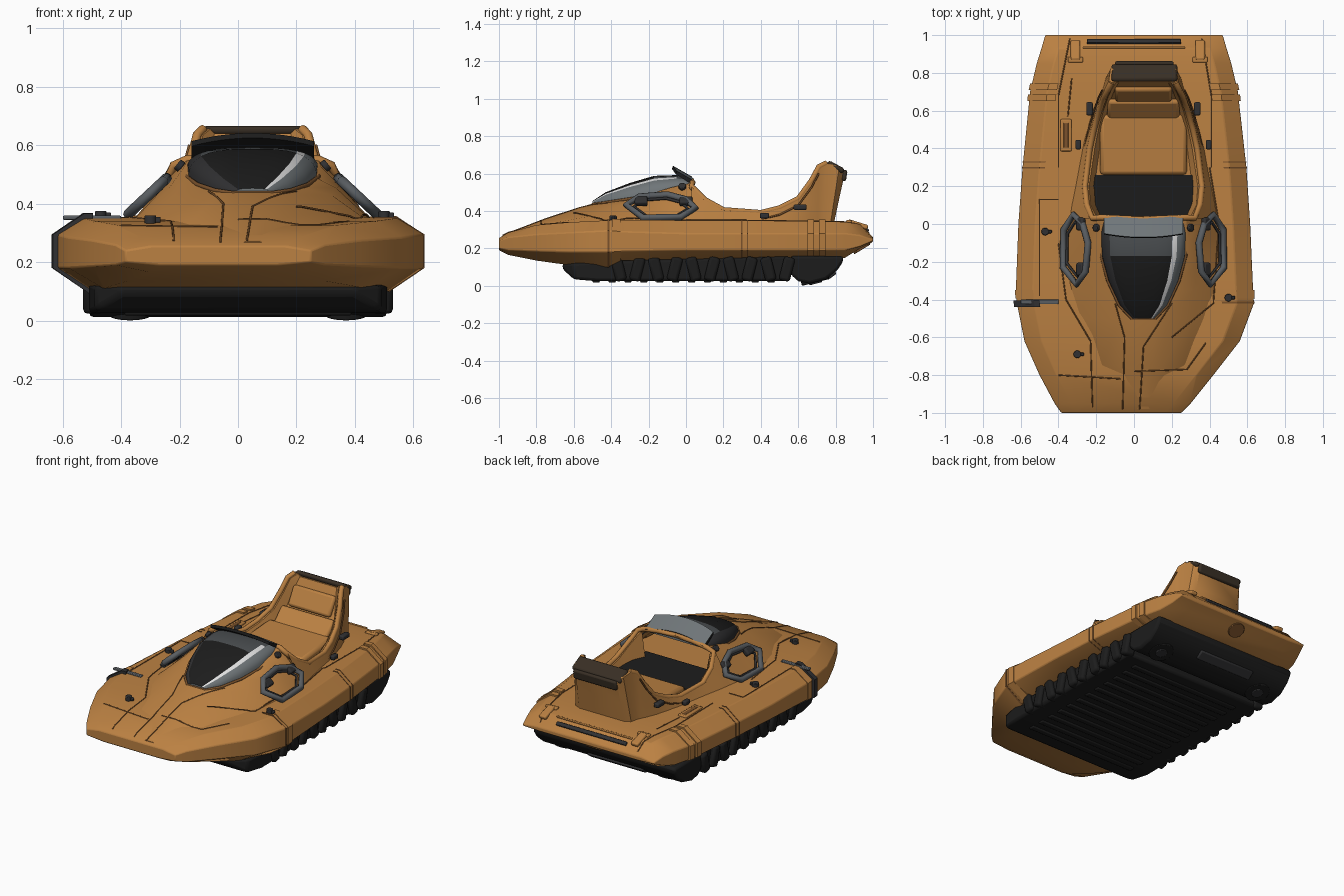
import bpy, bmesh, math
from mathutils import Vector
from mathutils.bvhtree import BVHTree

cube = bpy.data.objects.get("Cube")
if cube:
    bpy.data.objects.remove(cube, do_unlink=True)

CX = 0.05  # cockpit centre line


def material(name, r, g, b):
    m = bpy.data.materials.new(name)
    m.use_nodes = True
    m.diffuse_color = (r, g, b, 1)
    m.node_tree.nodes["Principled BSDF"].inputs["Base Color"].default_value = (r, g, b, 1)
    return m


paint = material("orange brown paint", .5, .22, .055)
rubber = material("black rubber", .012, .012, .012)
trim = material("charcoal trim", .03, .03, .032)
padding = material("dark brown padding", .04, .028, .018)
seam_mat = material("seam brown", .2, .085, .025)
glass = material("grey glass", .16, .18, .19)
smoke = material("smoked glass", .07, .077, .082)
light = material("pale strip", .75, .75, .75)
metal = material("grey metal", .1, .11, .12)


def finish(name, mesh, mats, bevel=0):
    ob = bpy.data.objects.new(name, mesh)
    bpy.context.collection.objects.link(ob)
    for m in mats:
        mesh.materials.append(m)
    if bevel:
        mod = ob.modifiers.new("soft_edges", "BEVEL")
        mod.width = bevel
        mod.segments = 2
    return ob


def loft(name, rings, *mats, caps=(True, True), bevel=0):
    """Skin a row of closed rings that share a point count."""
    bm = bmesh.new()
    rows = [[bm.verts.new(p) for p in ring] for ring in rings]
    n = len(rows[0])
    for a, b in zip(rows, rows[1:]):
        for i in range(n):
            j = (i + 1) % n
            bm.faces.new((a[i], a[j], b[j], b[i]))
    for row, wanted in zip((rows[0], rows[-1]), caps):
        if wanted:
            bm.faces.new(row)
    bmesh.ops.recalc_face_normals(bm, faces=bm.faces)
    mesh = bpy.data.meshes.new(name)
    bm.to_mesh(mesh)
    bm.free()
    return finish(name, mesh, mats, bevel)


def box(name, loc, size, mat, bevel=.008, rot=(0, 0, 0)):
    bm = bmesh.new()
    bmesh.ops.create_cube(bm, size=1)
    bmesh.ops.scale(bm, vec=size, verts=bm.verts)
    mesh = bpy.data.meshes.new(name)
    bm.to_mesh(mesh)
    bm.free()
    ob = finish(name, mesh, [mat], bevel)
    ob.location, ob.rotation_euler = loc, rot


def disc(name, loc, radius, depth, mat, rot=(0, 0, 0)):
    bm = bmesh.new()
    bmesh.ops.create_cone(bm, cap_ends=True, segments=24, radius1=radius, radius2=radius, depth=depth)
    mesh = bpy.data.meshes.new(name)
    bm.to_mesh(mesh)
    bm.free()
    ob = finish(name, mesh, [mat], min(radius, depth) * .2)
    ob.location, ob.rotation_euler = loc, rot


def tube(name, pts, radius, mat, cyclic=False):
    cu = bpy.data.curves.new(name, "CURVE")
    cu.dimensions = "3D"
    cu.bevel_depth, cu.bevel_resolution, cu.use_fill_caps = radius, 2, True
    sp = cu.splines.new("POLY")
    sp.points.add(len(pts) - 1)
    for p, co in zip(sp.points, pts):
        p.co = (*co, 1)
    sp.use_cyclic_u = cyclic
    cu.materials.append(mat)
    bpy.context.collection.objects.link(bpy.data.objects.new(name, cu))


def mirrored(half):
    """Close a half profile of (offset, y, z) around the cockpit centre line."""
    return [(CX - w, y, z) for w, y, z in half] + [(CX + w, y, z) for w, y, z in reversed(half)]


# Hull: y, left, right, bottom, low edge, high edge, deck
HULL = [(-1, -.385, .25, .19, .20, .24, .255), (-.95, -.42, .30, .165, .19, .26, .285),
        (-.8, -.5, .42, .135, .185, .275, .325), (-.62, -.58, .56, .11, .18, .285, .34),
        (-.42, -.62, .635, .1, .18, .295, .35), (-.34, -.625, .63, .135, .185, .29, .353),
        (0, -.612, .615, .143, .19, .28, .35), (.3, -.59, .595, .143, .19, .28, .35),
        (.7, -.55, .55, .14, .19, .28, .345), (.85, -.515, .515, .15, .19, .28, .342),
        (.93, -.49, .49, .2, .21, .27, .33), (1, -.47, .47, .235, .24, .25, .26)]


def hull_row(y):
    for a, b in zip(HULL, HULL[1:]):
        if a[0] <= y <= b[0]:
            t = (y - a[0]) / (b[0] - a[0])
            return [p + (q - p) * t for p, q in zip(a, b)]


def hull_side(y, side, out=0):
    _, left, right, zb, zl, zh, zt = hull_row(y)
    edge = left if side < 0 else right
    return [(edge - side * .12, y, zb - out), (edge + side * out, y, zl),
            (edge + side * out, y, zh), (edge - side * .09, y, zt + out)]


hull = loft("hull", [hull_side(r[0], -1) + hull_side(r[0], 1)[::-1] for r in HULL], paint, bevel=.01)


def strap(name, y0, y1, side, out, mat, reach):
    rings = []
    for y in (y0, y1):
        outer, inner = hull_side(y, side, out), hull_side(y, side, -.01)
        top, low = outer[-1], inner[-1]
        outer.append((top[0] - side * reach, y, top[2]))
        inner.append((low[0] - side * reach, y, low[2]))
        rings.append(outer + inner[::-1])
    loft(name, rings, mat)


for s in (-1, 1):
    for y in (.65, .71):
        strap("rear_strap", y, y + .035, s, .01, paint, .05)
    for y in (.295, .325):
        strap("side_seam", y, y + .006, s, .003, seam_mat, .03)
    strap("front_strap", -.395, -.35, s, .006, paint, .03)
strap("left_fender_step", -.44, -.405, -1, .018, trim, .03)
strap("right_fender_step", -.42, -.41, 1, .004, seam_mat, .08)

# Hood and cowl: y, base width, shoulder width, shoulder z, top width, top z
HOOD = [(-.98, .12, .1, .24, .05, .26), (-.75, .29, .22, .328, .1, .348),
        (-.5, .36, .26, .375, .12, .43), (-.35, .41, .27, .43, .165, .455),
        (-.2, .42, .285, .455, .22, .488), (-.08, .42, .3, .46, .235, .525),
        (.035, .4, .315, .46, .225, .55)]
hood = loft("hood", [mirrored([(wb, y, min(.33, zs - .05)), (ws, y, zs), (wt, y, zt), (wt * .5, y, zt + .01)])
                     for y, wb, ws, zs, wt, zt in HOOD], paint, caps=(True, False))

# Cockpit tub and seat shell: y, base, rim, inner width, rim z, floor z
TUB = [(.03, .4, .285, .245, .53, .36), (.1, .39, .315, .28, .46, .36), (.2, .37, .325, .288, .405, .36),
       (.4, .33, .3, .258, .39, .36), (.5, .3, .278, .238, .415, .37), (.6, .27, .25, .212, .465, .4),
       (.67, .24, .225, .188, .56, .47), (.71, .22, .205, .17, .635, .56),
       (.75, .21, .185, .145, .655, .64), (.82, .2, .175, .12, .64, .635), (.85, .16, .15, .1, .61, .605)]
tub_rings = []
for y, wb, wr, wi, zr, zf in TUB:
    yb = y if y < .7 else .7 + (y - .7) * .6
    tub_rings.append(mirrored([(wb, yb, .33), ((wb + wr) / 2, (y + yb) / 2, (.33 + zr) / 2),
                               (wr, y, zr), (wi, y, zr), (wi * .9, y, zf)]))
loft("cockpit_tub", tub_rings, paint, caps=(False, True))
rim = [(.0001, .025, .565), (.12, .03, .562), (.225, .035, .55)] + [(r[2] - .015, r[0], r[4]) for r in TUB[:9]]
tube("cockpit_rim", mirrored(rim[::-1]), .016, paint)
for s in (-1, 1):
    tube("rim_seam", [(CX + s * (r[2] + .012), r[0], r[4] - .035) for r in TUB[1:8]], .005, seam_mat)

# Seat and footwell
box("footwell", (CX, .11, .362), (.53, .3, .012), rubber, .003)
box("seat_cushion", (CX, .42, .375), (.46, .32, .05), paint, .02, (.08, 0, 0))
box("lower_backrest", (CX, .61, .43), (.38, .13, .035), paint, .015, (.75, 0, 0))
box("upper_backrest", (CX, .69, .54), (.3, .13, .035), paint, .015, (1.05, 0, 0))
box("headrest", (CX + .005, .8, .635), (.35, .1, .03), padding, .014, (-.5, 0, 0))
box("headrest_back", (CX + .005, .847, .59), (.31, .025, .06), padding, .01, (-.15, 0, 0))

# Windshield: y, half width, base z, height
GLASS = [(-.5, .06, .435, .018), (-.43, .125, .445, .055), (-.3, .185, .465, .085),
         (-.17, .22, .49, .098), (-.05, .225, .52, .072), (.03, .21, .535, .04)]
STEPS = 16


def bulge(t):
    c, s = math.cos(t), max(math.sin(t), 0)
    return math.copysign(abs(c) ** .65, c), s ** .85


arc = [bulge(math.pi * i / STEPS) for i in range(STEPS + 1)]
screen = loft("windshield", [[(CX + w * u, y, z + h * v) for u, v in arc] for y, w, z, h in GLASS],
              glass, smoke, rubber, light, trim)
for f in screen.data.polygons:
    turn = f.index % (STEPS + 1)
    front = f.center.y < -.14
    if turn < 4:
        f.material_index = 0
    elif turn == 4 and f.center.y < -.1:
        f.material_index = 3
    elif turn < 12:
        f.material_index = 2 if front else 1
    else:
        f.material_index = 4
tube("windshield_frame", [(CX + s * (w + .004), y, z) for s, rows in ((-1, GLASS[::-1]), (1, GLASS))
                          for y, w, z, h in rows], .008, seam_mat)

# Visor: grey above, black below and at the ends
visor_rings = []
for i in range(-6, 7):
    x, bend = i * .035, (i / 6) ** 2
    visor_rings.append([(CX + x, y + bend * .02, z - bend * .028)
                        for y, z in ((-.075, .625), (-.07, .642), (.03, .585), (.02, .565))])
visor = loft("visor", visor_rings, glass, rubber)
for f in visor.data.polygons:
    f.material_index = 0 if f.normal.z > .3 and f.normal.y > 0 else 1

# Flank handles
HEX = [(-.19, .01), (-.12, .07), (.03, .085), (.13, .05), (.18, -.01), (.1, -.075), (-.1, -.08)]
for s in (-1, 1):
    def flank(k, lift):
        return [(CX + s * (.35 + lift - v * k * .8), -.13 + u * k, .412 + lift + v * k * .75) for u, v in HEX]
    tube("handle_ring", flank(1, .012), .018, metal, True)
    tube("handle_recess", flank(.78, .006), .008, trim, True)
    for y in (-.24, .0):
        box("handle_clamp", (CX + s * .33, y, .452), (.05, .07, .035), trim, .01, (0, s * .78, 0))
    box("tub_latch", (CX + s * .285, .61, .42), (.035, .07, .03), trim)
    box("side_clip", (CX + s * .345, .42, .375), (.03, .05, .03), trim)
    disc("cowl_bolt", (CX + s * .25, -.02, .53), .02, .02, trim, (0, s * .9, 0))
    # Rear deck latches
    box("deck_latch", (.02 + s * .33, .92, .328), (.05, .11, .025), paint, .008, (-.3, 0, 0))
    box("deck_latch_bar", (.02 + s * .33, .87, .342), (.08, .03, .018), paint, .006)

# Deck fittings
box("rear_vent", (0, .965, .3), (.5, .025, .02), trim, .005, (-.8, 0, 0))
box("rear_vent_lip", (0, .935, .328), (.54, .012, .012), paint, .004)
box("deck_slot", (-.36, .47, .35), (.06, .17, .016), paint, .006)
box("deck_slot_inset", (-.36, .47, .357), (.025, .13, .006), seam_mat, .002)
box("fender_blade", (-.5, -.412, .352), (.2, .025, .014), metal, .004)
for x, y, z in ((-.47, -.04, .36), (-.3, -.69, .345), (.5, -.39, .36)):
    disc("deck_knob", (x, y, z), .02, .03, trim)
    box("knob_tab", (x + .02, y, z), (.03, .018, .02), trim, .004)

# Panel seams laid over the hull and hood
verts, faces = [], []
for ob in (hull, hood):
    start = len(verts)
    verts += [v.co.copy() for v in ob.data.vertices]
    faces += [[i + start for i in f.vertices] for f in ob.data.polygons]
surface = BVHTree.FromPolygons(verts, faces)


def seam(*path):
    pts = []
    for a, b in zip(path, path[1:]):
        for i in range(13):
            x, y = Vector(a).lerp(Vector(b), i / 12)
            hit = surface.ray_cast(Vector((x, y, 1)), Vector((0, 0, -1)))[0]
            if hit:
                pts.append(hit)
    tube("panel_seam", pts, .0035, seam_mat)


seam((-.06, -.98), (-.05, -.6), (-.1, -.42))
seam((.03, -.98), (.05, -.65), (.2, -.42))
seam((0, -.78), (.28, -.77), (.38, -.63))
seam((-.4, -.8), (-.07, -.82))
seam((-.22, -.97), (-.23, -.62), (-.36, -.4), (-.4, -.1))
seam((.2, -.6), (.42, -.42), (.45, 0), (.4, .3))
seam((-.4, .13), (-.5, .13), (-.5, -.38))
seam((-.4, .3), (-.4, .68), (-.34, .98))
seam((.41, .3), (.41, .68), (.36, .98))
seam((-.33, .77), (-.35, .57))

# Skirt: y, half width, bottom, top
SKIRT = [(-.66, .4, .09, .12), (-.6, .49, .035, .12), (-.48, .51, .025, .13), (.55, .5, .025, .16)]
loft("skirt", [[(-w, y, a), (w, y, a), (w, y, b), (-w, y, b)] for y, w, a, b in SKIRT], rubber, bevel=.02)
for i in range(12):
    box("sole_rib", (0, -.48 + i * .085, .027), (.78, .04, .02), rubber)
for s in (-1, 1):
    for i in range(10):
        box("skirt_rib", (s * .495, -.36 + i * .1, .09), (.07, .06, .13), rubber, .015, (.25 * (-1) ** i, 0, 0))
    disc("rear_nozzle", (s * .37, .69, .03), .075, .025, rubber, (.25, 0, 0))
    disc("nozzle_core", (s * .37, .692, .02), .035, .018, trim, (.25, 0, 0))

# Rear skirt block and stern port
stern = [(.56, .16), (.56, .06), (.6, .025), (.66, .012), (.75, .035), (.81, .085), (.84, .13), (.84, .16)]
loft("rear_skirt", [[(x, y, z) for y, z in stern] for x in (-.51, .51)], rubber, bevel=.015)
box("rear_skirt_panel", (-.05, .775, .055), (.4, .06, .02), trim, .008, (.6, 0, 0))
disc("stern_port", (0, .94, .2), .05, .012, seam_mat, (.55, 0, 0))

# Smooth rounded parts, keep hard edges
bpy.ops.object.select_all(action="DESELECT")
for ob in bpy.context.scene.objects:
    if ob.type == "MESH":
        ob.select_set(True)
        bpy.context.view_layer.objects.active = ob
bpy.ops.object.shade_smooth_by_angle(angle=math.radians(32))
